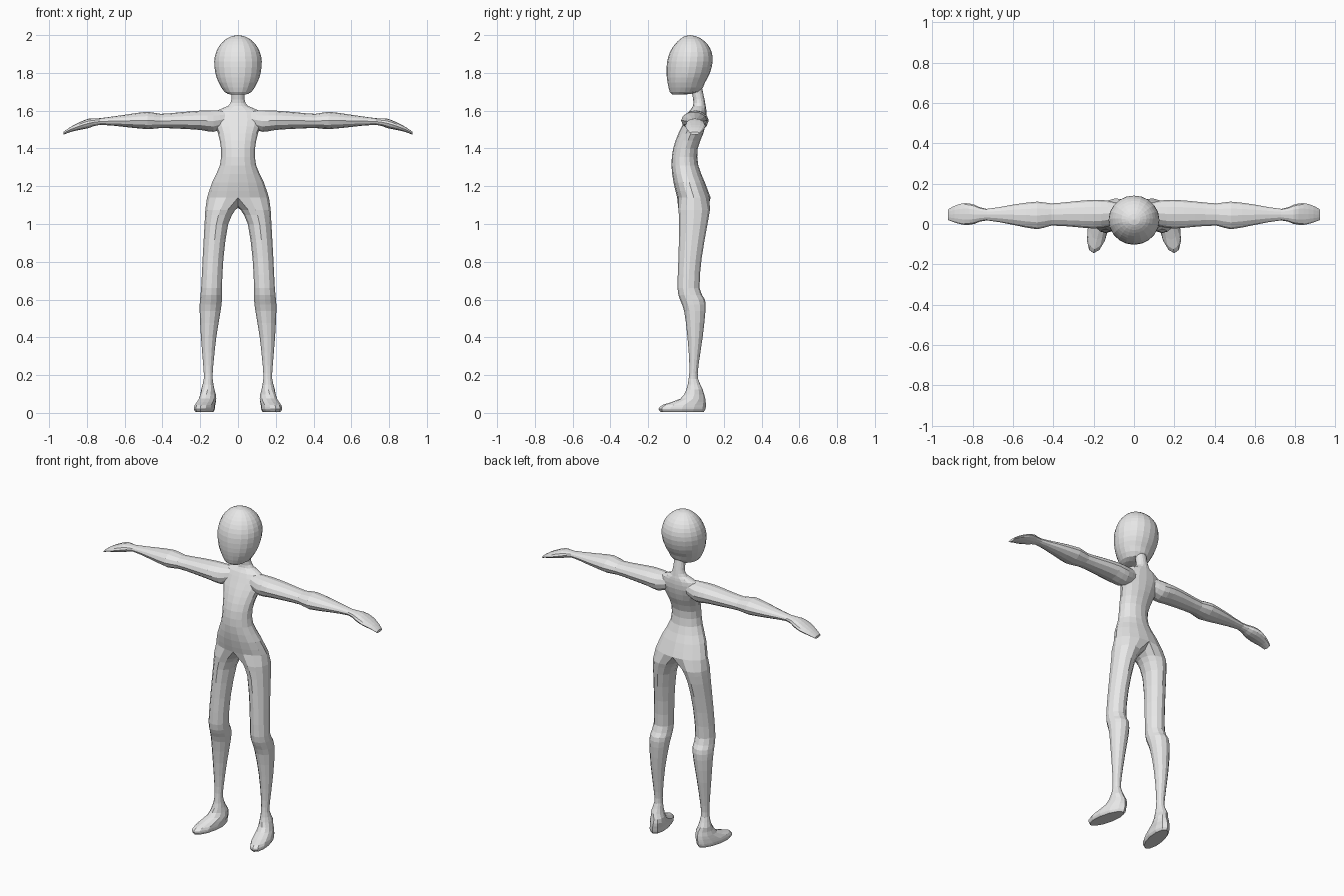
import bpy, bmesh, math

if "Cube" in bpy.data.objects:
    bpy.data.objects.remove(bpy.data.objects["Cube"])

skin = bpy.data.materials.new("plain grey")
skin.diffuse_color = (0.8, 0.8, 0.8, 1)
skin.use_nodes = True
skin.node_tree.nodes["Principled BSDF"].inputs["Base Color"].default_value = skin.diffuse_color


def refine(st):
    """Insert one smooth in-between station between each pair."""
    out = []
    for i in range(len(st) - 1):
        a, b, c, d = st[max(i - 1, 0)], st[i], st[i + 1], st[min(i + 2, len(st) - 1)]
        out += [b, tuple((9 * (q + r) - p - s) / 16 for p, q, r, s in zip(a, b, c, d))]
    return out + [st[-1]]


def bridge(bm, r0, r1, closed=True):
    n = len(r0)
    for i in range(n if closed else n - 1):
        j = (i + 1) % n
        bm.faces.new((r0[i], r0[j], r1[j], r1[i]))


def finish(bm, name, mirror=False):
    bmesh.ops.recalc_face_normals(bm, faces=bm.faces)
    me = bpy.data.meshes.new(name)
    bm.to_mesh(me)
    bm.free()
    me.materials.append(skin)
    ob = bpy.data.objects.new(name, me)
    bpy.context.collection.objects.link(ob)
    if mirror:
        ob.modifiers.new("Mirror", 'MIRROR').merge_threshold = 0.0005
    return ob


# Half of the torso: z, half width, front y, back y
torso = [
    (1.72, .034, .025, .085), (1.66, .035, .038, .098), (1.625, .052, .037, .104),
    (1.60, .11, .02, .108), (1.55, .13, -.005, .108), (1.48, .106, -.04, .092),
    (1.40, .09, -.068, .062), (1.31, .096, -.077, .065), (1.22, .137, -.066, .10),
    (1.14, .164, -.047, .13)]
# Leg and foot: z, inner x, outer x, front y, back y
leg = [
    (1.075, .014, .173, -.04, .127), (1.00, .052, .177, -.036, .114),
    (.82, .077, .187, -.04, .083), (.66, .085, .195, -.045, .072),
    (.60, .085, .201, -.032, .10), (.54, .092, .203, -.01, .103),
    (.40, .115, .196, .008, .088), (.25, .131, .184, .018, .066),
    (.18, .134, .181, .014, .064), (.125, .125, .195, .002, .088),
    (.075, .116, .208, -.03, .102), (.042, .117, .218, -.125, .105),
    (.02, .117, .22, -.145, .103), (.006, .125, .212, -.135, .094)]

bm = bmesh.new()
prev = None
for z, w, f, b in refine(torso):
    row = [bm.verts.new((w * math.sin(math.pi * i / 8),
                         (f + b) / 2 - (b - f) / 2 * math.cos(math.pi * i / 8), z))
           for i in range(9)]
    if prev:
        bridge(bm, prev, row, closed=False)
    prev = row
# crotch arch closes the half ring so the leg can start from it
prev = prev + [bm.verts.new((0, y, z)) for y, z in ((.095, 1.10), (.04, 1.085), (-.01, 1.10))]
for z, x0, x1, f, b in refine(leg):
    cx, cy = (x0 + x1) / 2, (f + b) / 2
    row = []
    for i in range(12):
        a = math.radians(-120 + 30 * i)
        x, y = cx + (x1 - x0) / 2 * math.cos(a), cy + (b - f) / 2 * math.sin(a)
        if z < .1:                      # toes turn outwards
            x += .18 * (.03 - y)
        row.append(bm.verts.new((x, y, z)))
    bridge(bm, prev, row)
    prev = row
bm.faces.new(prev)                      # sole
finish(bm, "body_and_legs", mirror=True)

# Arm and mitten hand: x, front y, back y, bottom z, top z
arm = [
    (.07, .01, .10, 1.51, 1.602), (.13, -.012, .116, 1.488, 1.602),
    (.20, -.022, .12, 1.498, 1.60), (.30, -.014, .112, 1.504, 1.592),
    (.41, -.008, .102, 1.508, 1.583), (.48, -.026, .111, 1.502, 1.594),
    (.60, -.004, .096, 1.514, 1.578), (.73, .018, .075, 1.525, 1.56),
    (.79, .001, .095, 1.508, 1.558), (.84, -.005, .104, 1.498, 1.538),
    (.89, .008, .09, 1.486, 1.512), (.923, .02, .072, 1.473, 1.488)]
bm = bmesh.new()
prev = None
for x, f, b, z0, z1 in refine(arm):
    row = []
    for i in range(12):
        a = math.tau * i / 12
        row.append(bm.verts.new((x, (f + b) / 2 + (b - f) / 2 * math.cos(a),
                                 (z0 + z1) / 2 + (z1 - z0) / 2 * math.sin(a))))
    if prev:
        bridge(bm, prev, row)
    prev = row
bm.faces.new(prev)                      # fingertips
finish(bm, "arms", mirror=True)

# Head: z, half width, front y, back y
head = [
    (1.685, .04, -.07, -.01), (1.70, .072, -.086, .072), (1.75, .103, -.098, .101),
    (1.80, .12, -.103, .127), (1.86, .126, -.10, .141), (1.91, .116, -.085, .136),
    (1.95, .094, -.06, .115), (1.98, .062, -.03, .082), (1.995, .03, -.005, .05)]
bm = bmesh.new()
prev = None
for z, w, f, b in refine(head):
    row = [bm.verts.new((w * math.sin(math.tau * i / 20),
                         (f + b) / 2 - (b - f) / 2 * math.cos(math.tau * i / 20), z))
           for i in range(20)]
    if prev:
        bridge(bm, prev, row)
    else:
        bm.faces.new(row)               # underside of the chin
    prev = row
crown = bm.verts.new((0, .022, 2.0))
for i in range(20):
    bm.faces.new((prev[i], prev[(i + 1) % 20], crown))
finish(bm, "head")
